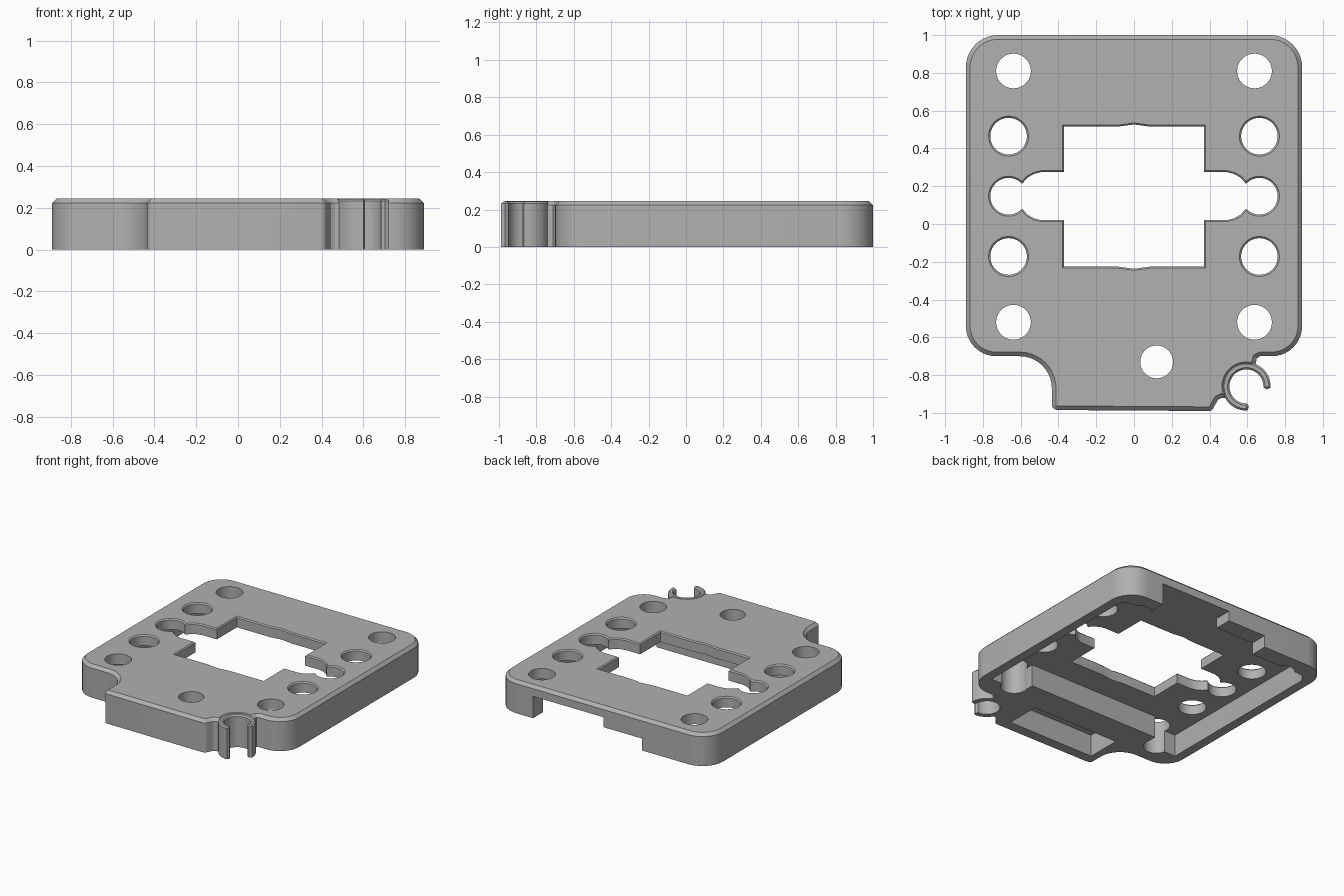
import bpy, bmesh, math
from mathutils import Vector

cube = bpy.data.objects.get("Cube")
if cube:
    bpy.data.objects.remove(cube, do_unlink=True)

TOP = 0.245      # overall height
UNDER = 0.165    # underside of the deck
CH = 0.022       # chamfer size

grey = bpy.data.materials.new("plain grey")
grey.use_nodes = True
grey.diffuse_color = (0.44, 0.44, 0.44, 1)
grey.node_tree.nodes["Principled BSDF"].inputs["Base Color"].default_value = (0.44, 0.44, 0.44, 1)


def arc(cx, cy, r, a0, a1, n=10):
    """Points along an arc, angles in degrees."""
    angles = [math.radians(a0 + (a1 - a0) * i / n) for i in range(n + 1)]
    return [(cx + r * math.cos(a), cy + r * math.sin(a)) for a in angles]


def circle(cx, cy, r, n=40):
    return arc(cx, cy, r, 0, 360, n)[:-1]


def box(x0, x1, y0, y1):
    return [(x0, y0), (x1, y0), (x1, y1), (x0, y1)]


def offset(pts, d):
    """Mitred offset of a counter-clockwise outline; positive grows it."""
    out = []
    for i, p in enumerate(pts):
        p, a, b = Vector(p), Vector(pts[i - 1]), Vector(pts[(i + 1) % len(pts)])
        e, f = (p - a).normalized(), (b - p).normalized()
        n, m = Vector((e.y, -e.x)), Vector((f.y, -f.x))
        out.append(tuple(p + (n + m) * d / max(1 + n.dot(m), 0.4)))
    return out


def prism(name, layers):
    """Solid through a stack of (outline, height) layers."""
    bm = bmesh.new()
    rings = [[bm.verts.new((x, y, z)) for x, y in pts] for pts, z in layers]
    for lo, hi in zip(rings, rings[1:]):
        for i in range(len(lo)):
            j = (i + 1) % len(lo)
            bm.faces.new((lo[i], lo[j], hi[j], hi[i]))
    bm.faces.new(rings[0][::-1])
    bm.faces.new(rings[-1])
    bmesh.ops.recalc_face_normals(bm, faces=bm.faces)
    mesh = bpy.data.meshes.new(name)
    bm.to_mesh(mesh)
    bm.free()
    mesh.materials.append(grey)
    ob = bpy.data.objects.new(name, mesh)
    bpy.context.collection.objects.link(ob)
    return ob


def activate(ob):
    bpy.ops.object.select_all(action='DESELECT')
    ob.select_set(True)
    bpy.context.view_layer.objects.active = ob


def cut(ob, layers):
    tool = prism("cutter", layers)
    tool.hide_render = True
    mod = ob.modifiers.new("cut", 'BOOLEAN')
    mod.operation, mod.solver, mod.object = 'DIFFERENCE', 'EXACT', tool
    activate(ob)
    bpy.ops.object.modifier_apply(modifier=mod.name)
    bpy.data.objects.remove(tool, do_unlink=True)


def straight(pts, z0=-0.1, z1=0.4):
    return [(pts, z0), (pts, z1)]


def flared(pts, c):
    """Through cut that opens out at the top edge."""
    wide = offset(pts, c)
    return [(pts, -0.1), (pts, TOP - c), (wide, TOP), (wide, 0.4)]


# Outer body with a chamfered top edge; clip seat at the front
CX, CY = 0.595, -0.86
outline = (arc(0.72, 0.83, 0.17, 0, 90) + arc(-0.72, 0.83, 0.17, 90, 180)
           + arc(-0.73, -0.54, 0.16, 180, 270) + arc(-0.605, -0.87, 0.17, 90, 0)
           + arc(-0.405, -0.955, 0.03, 180, 270, 4) + arc(0.395, -0.96, 0.03, 270, 350, 4)
           + [(0.445, -0.93), (0.465, -0.92), (0.483, -0.922)]
           + arc(CX, CY, 0.108, 205, 70, 16)
           + [(0.645, -0.735), (0.65, -0.71), (0.668, -0.70)]
           + arc(0.73, -0.54, 0.16, 270, 360))
body = prism("adapter_plate", [(outline, 0), (outline, TOP - CH), (offset(outline, -CH), TOP)])

# Main hollow underneath, with side lanes reaching past the front rib
hollow = (arc(0.74, 0.79, 0.08, 0, 90, 6) + arc(-0.74, 0.79, 0.08, 90, 180, 6)
          + [(-0.82, -0.54), (-0.55, -0.54), (-0.55, -0.43),
             (0.55, -0.43), (0.55, -0.54), (0.82, -0.54)])
cut(body, straight(hollow, -0.1, UNDER))

# Front pocket underneath
cut(body, straight(box(-0.38, 0.34, -0.91, -0.65), -0.1, UNDER))

# Stepped notch through the back wall
cut(body, straight(box(-0.01, 0.58, 0.8, 1.1), -0.1, UNDER))
cut(body, straight(box(-0.33, 0.02, 0.8, 1.1), -0.1, 0.09))

# Central opening with side slots
slot = [(0.37, 0.02), (0.49, 0.02), (0.53, 0.03), (0.565, 0.05), (0.60, 0.09)]
half = [(0.09, -0.225), (0.37, -0.225)] + slot
half += [(x, 0.295 - y) for x, y in reversed(slot)] + [(0.37, 0.515), (0.09, 0.515)]
opening = ([(0, -0.237)] + half + [(0, 0.527)] + [(-x, y) for x, y in reversed(half)])
cut(body, flared(opening, 0.008))

# Screw holes and chamfered holes on both sides
for side in (-1, 1):
    for y in (0.81, -0.52):
        cut(body, straight(circle(side * 0.638, y, 0.092)))
    for y in (0.465, 0.147, -0.172):
        cut(body, flared(circle(side * 0.664, y, 0.097), 0.009))
cut(body, straight(circle(0.12, -0.73, 0.087)))

# Open cable clip at the front corner
ring = (arc(CX, CY, 0.128, -3, 272, 40) + arc(CX, CY, 0.109, 277, 277, 1)[:1]
        + arc(CX, CY, 0.09, 272, -3, 40) + arc(CX, CY, 0.109, -8, -8, 1)[:1])
clip = prism("cable_clip", [(ring, 0), (ring, TOP - 0.012), (offset(ring, -0.01), TOP - 0.002)])

for ob in (body, clip):
    activate(ob)
    bpy.ops.object.shade_smooth_by_angle(angle=math.radians(30))
